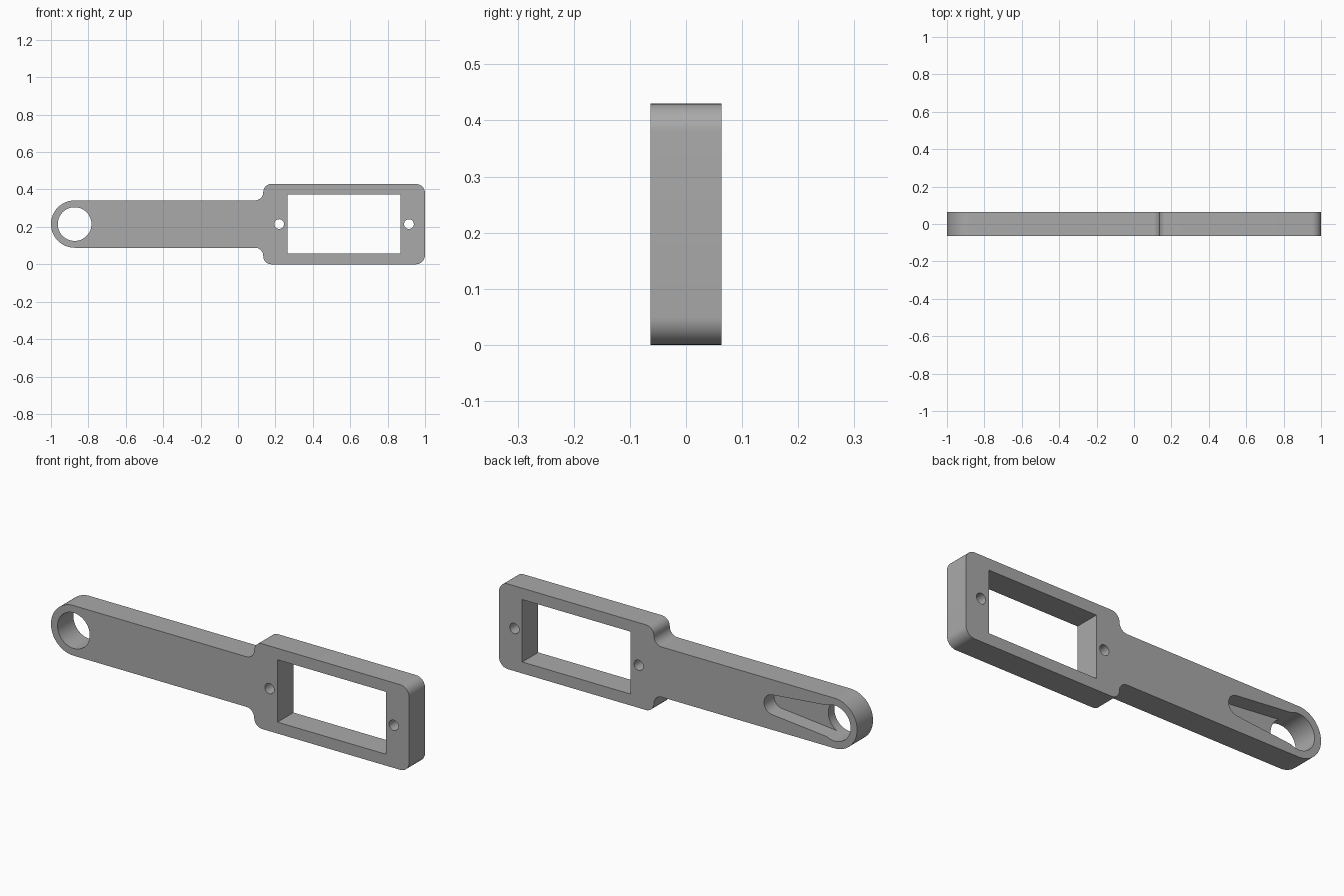
import bpy
import bmesh
from math import cos, sin, radians

cube = bpy.data.objects.get("Cube")
if cube:
    bpy.data.objects.remove(cube, do_unlink=True)

MID = 0.215      # height of the long axis
HALF = 0.0635    # half thickness
ARM = 0.1265     # half height of the arm
END_X = -0.8735  # centre of the rounded arm end

grey = bpy.data.materials.new("plain grey")
grey.use_nodes = True
colour = (0.4, 0.4, 0.4, 1)
grey.diffuse_color = colour
grey.node_tree.nodes["Principled BSDF"].inputs["Base Color"].default_value = colour


def arc(x, z, r, start, end, steps=10):
    """Points on an arc, angles in degrees."""
    angles = [radians(start + (end - start) * i / steps) for i in range(steps + 1)]
    return [(x + r * cos(a), z + r * sin(a)) for a in angles]


def circle(x, r, steps):
    return arc(x, 0, r, 0, 360, steps)[:-1]


def prism(name, points, y0, y1):
    """Extrude an outline, given around the long axis, from y0 to y1."""
    bm = bmesh.new()
    face = bm.faces.new([bm.verts.new((x, y0, MID + z)) for x, z in points])
    new = bmesh.ops.extrude_face_region(bm, geom=[face])["geom"]
    bmesh.ops.translate(bm, vec=(0, y1 - y0, 0),
                        verts=[v for v in new if isinstance(v, bmesh.types.BMVert)])
    bmesh.ops.recalc_face_normals(bm, faces=bm.faces)
    mesh = bpy.data.meshes.new(name)
    bm.to_mesh(mesh)
    bm.free()
    mesh.materials.append(grey)
    obj = bpy.data.objects.new(name, mesh)
    bpy.context.collection.objects.link(obj)
    return obj


# Upper half of the outline, from the wide end to the arm tip, then mirrored
step = (MID - ARM) / 2
neck = 0.135
upper = arc(0.95, MID - 0.05, 0.05, 0, 90)
upper += arc(neck + step, MID - step, step, 90, 180)
upper += arc(neck - step, ARM + step, step, 0, -90)[1:]
upper += arc(END_X, 0, ARM, 90, 180, 24)
lower = [(x, -z) for x, z in reversed(upper[:-1])]
bracket = prism("bracket_arm", upper + lower, -HALF, HALF)

# Through cuts: window, two screw holes, round hole in the arm tip
window = [(0.265, -0.1575), (0.87, -0.1575), (0.87, 0.1575), (0.265, 0.1575)]
cutters = [prism("window_cutter", window, -0.2, 0.2),
           prism("tip_hole_cutter", circle(END_X, 0.09, 64), -0.2, 0.2)]
for x in (0.22, 0.914):
    cutters.append(prism("screw_hole_cutter", circle(x, 0.026, 32), -0.2, 0.2))

# Tapered pocket in the back, running into the round hole
slot = arc(-0.53, 0, 0.05, -85, 85, 20) + [(-0.84, 0.08), (-0.84, -0.08)]
cutters.append(prism("pocket_cutter", slot, HALF - 0.08, 0.2))

bpy.ops.object.select_all(action="DESELECT")
bpy.context.view_layer.objects.active = bracket
bracket.select_set(True)
for cutter in cutters:
    cutter.hide_render = True
    cut = bracket.modifiers.new("cut", "BOOLEAN")
    cut.operation = "DIFFERENCE"
    cut.solver = "EXACT"
    cut.object = cutter
    bpy.ops.object.modifier_apply(modifier=cut.name)
    bpy.data.objects.remove(cutter, do_unlink=True)

bpy.ops.object.shade_smooth_by_angle(angle=radians(30))
